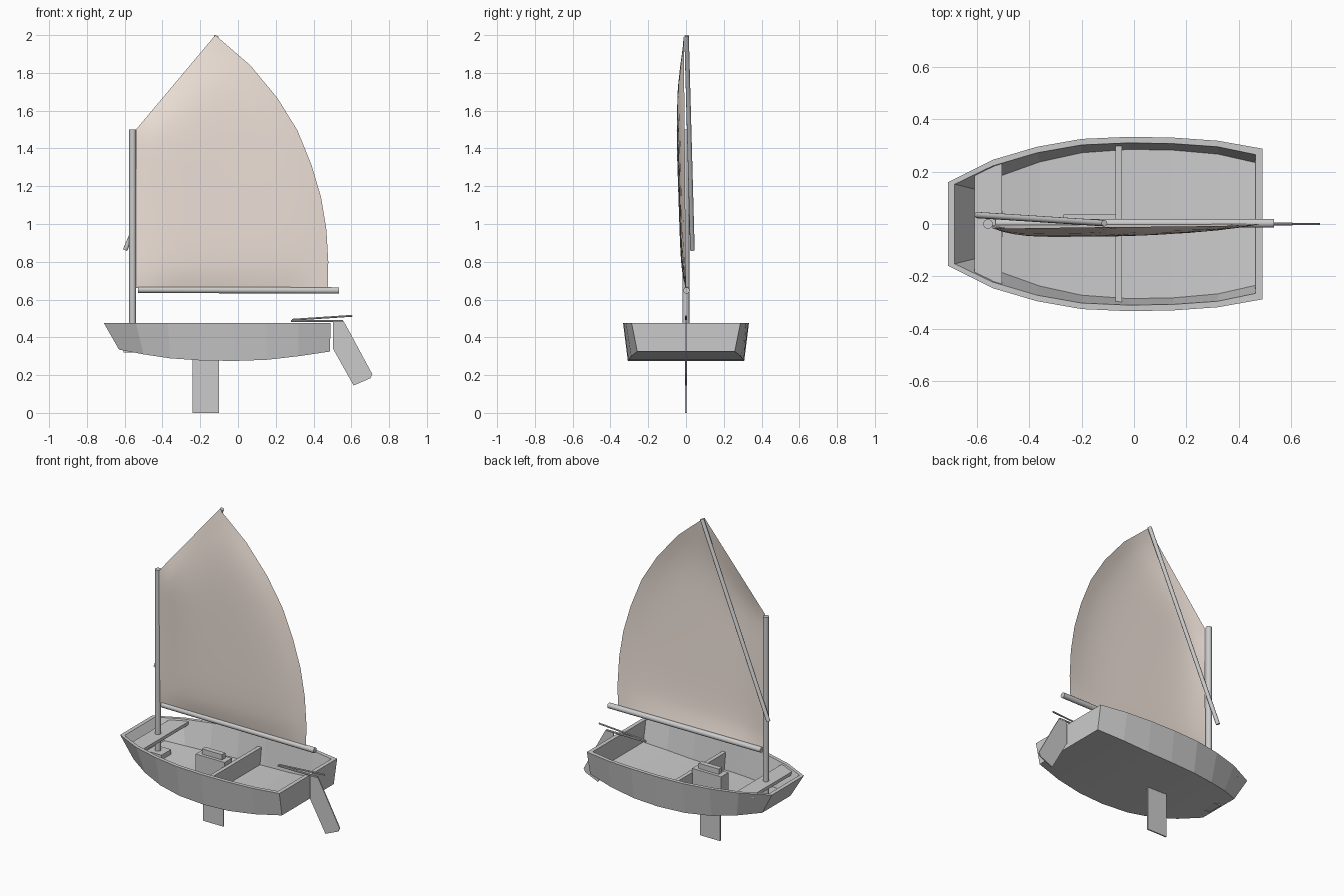
import bpy, bmesh, math
from mathutils import Vector

if "Cube" in bpy.data.objects:
    bpy.data.objects.remove(bpy.data.objects["Cube"])


def make(name, verts, faces, smooth=False):
    me = bpy.data.meshes.new(name)
    me.from_pydata(verts, [], faces)
    bm = bmesh.new()
    bm.from_mesh(me)
    bmesh.ops.recalc_face_normals(bm, faces=bm.faces)
    bm.to_mesh(me)
    bm.free()
    for p in me.polygons:
        p.use_smooth = smooth
    ob = bpy.data.objects.new(name, me)
    bpy.context.collection.objects.link(ob)
    return ob


def prism(name, a, b):
    """Closed solid between two matching outlines."""
    n = len(a)
    sides = [(i, (i + 1) % n, n + (i + 1) % n, n + i) for i in range(n)]
    return make(name, a + b, [tuple(range(n)), tuple(range(n, 2 * n))] + sides)


def plate(name, pts, t):
    """Side-view (x, z) outline with thickness t across y."""
    return prism(name, [(x, -t / 2, z) for x, z in pts], [(x, t / 2, z) for x, z in pts])


def box(name, x0, x1, half_y, z0, z1):
    return plate(name, [(x0, z0), (x1, z0), (x1, z1), (x0, z1)], 2 * half_y)


def spar(name, start, end, r, sides=16):
    """Round pole between two points."""
    a, b = Vector(start), Vector(end)
    bpy.ops.mesh.primitive_cylinder_add(vertices=sides, radius=r, depth=(b - a).length,
                                        location=(a + b) / 2)
    ob = bpy.context.object
    ob.rotation_euler = (b - a).to_track_quat('Z', 'Y').to_euler()
    ob.name = name
    bpy.ops.object.shade_smooth_by_angle(angle=math.radians(40))
    return ob


# Hull: open shell lofted from gunwale and chine stations (x, half width, z)
RIM = 0.475
top = [(-.71, .16, RIM), (-.54, .245, RIM), (-.37, .295, RIM), (-.2, .325, RIM),
       (-.02, .333, RIM), (.15, .33, RIM), (.32, .318, RIM), (.49, .288, RIM)]
low = [(-.63, .14, .335), (-.5, .21, .31), (-.36, .26, .289), (-.2, .295, .278),
       (-.02, .308, .275), (.15, .305, .281), (.32, .29, .3), (.487, .258, .325)]


def inset(st, dz):
    last = len(st) - 1
    return [(x + (.025 if i == 0 else -.025 if i == last else 0),
             w - (.008 if i == 0 else .023), z + dz) for i, (x, w, z) in enumerate(st)]


def ring(st):
    return [(x, w, z) for x, w, z in st] + [(x, -w, z) for x, w, z in reversed(st)]


rings = [ring(low), ring(top), ring(inset(top, 0)), ring(inset(low, .02))]
n = len(rings[0])
faces = []
for k in range(3):
    for i in range(n):
        j = (i + 1) % n
        faces.append((k * n + i, k * n + j, k * n + n + j, k * n + n + i))
for base in (0, 3 * n):
    for i in range(n // 2 - 1):
        faces.append((base + i, base + i + 1, base + n - 2 - i, base + n - 1 - i))
make("hull", sum(rings, []), faces)

# Mast thwart, mast step, midship bulkhead
thwart = [(-.61, -.2), (-.505, -.23), (-.505, .23), (-.61, .2)]
prism("mast_thwart", [(x, y, .445) for x, y in thwart], [(x, y, .465) for x, y in thwart])
box("mast_step", -.605, -.5, .048, .32, .36)
section = [(-.295, .285), (.295, .285), (.312, .4), (-.312, .4)]
prism("midship_bulkhead", [(-.07, y, z) for y, z in section], [(-.045, y, z) for y, z in section])

# Daggerboard with its case and handle
box("daggerboard_case", -.27, -.068, .036, .285, .425)
box("daggerboard_handle", -.24, -.1, .016, .425, .458)
box("daggerboard", -.24, -.1, .004, 0, .43)

# Rudder, tiller and tiller extension
plate("rudder", [(.503, .487), (.503, .34), (.612, .145), (.7, .183), (.711, .205),
                 (.59, .43), (.558, .487)], .007)
spar("tiller", (.28, 0, .486), (.555, 0, .486), .006, 8)
spar("tiller_extension", (.285, 0, .493), (.605, 0, .514), .005, 8)

# Mast, boom and sprit
spar("mast", (-.558, 0, .35), (-.558, 0, 1.5), .018)
spar("boom", (-.53, .003, .652), (.535, .003, .648), .017)
spar("sprit", (-.598, .034, .862), (-.113, .003, 1.996), .012)

# Sail: ruled between a straight luff and curved leech, with a shallow belly
leech = [(.475, .662), (.478, .8), (.468, .97), (.44, 1.14), (.39, 1.31),
         (.315, 1.495), (.21, 1.665), (.065, 1.84), (-.12, 2.0)]
NU, NV = 16, 16
verts = []
for r in range(NV + 1):
    v = r / NV
    s = v * (len(leech) - 1)
    k = min(int(s), len(leech) - 2)
    right = Vector(leech[k]).lerp(Vector(leech[k + 1]), s - k)
    left = Vector((-.54, .662 + (1.5 - .662) * v))
    for c in range(NU + 1):
        u = c / NU
        p = left.lerp(right, u)
        belly = (1 - abs(2 * u - 1) ** 4) * (1 - abs(2 * v - 1) ** 6)
        y = -(.02 + .022 * v) * belly - .012 * v - .006 * (1 - u)
        verts.append((p.x, y if v else y * .5, p.y))
W = NU + 1
sail = make("sail", verts, [(r * W + c, r * W + c + 1, (r + 1) * W + c + 1, (r + 1) * W + c)
                            for r in range(NV) for c in range(NU)], smooth=True)
mat = bpy.data.materials.new("sailcloth")
mat.diffuse_color = (.87, .77, .70, 1)
mat.use_nodes = True
mat.node_tree.nodes["Principled BSDF"].inputs["Base Color"].default_value = mat.diffuse_color
sail.data.materials.append(mat)
